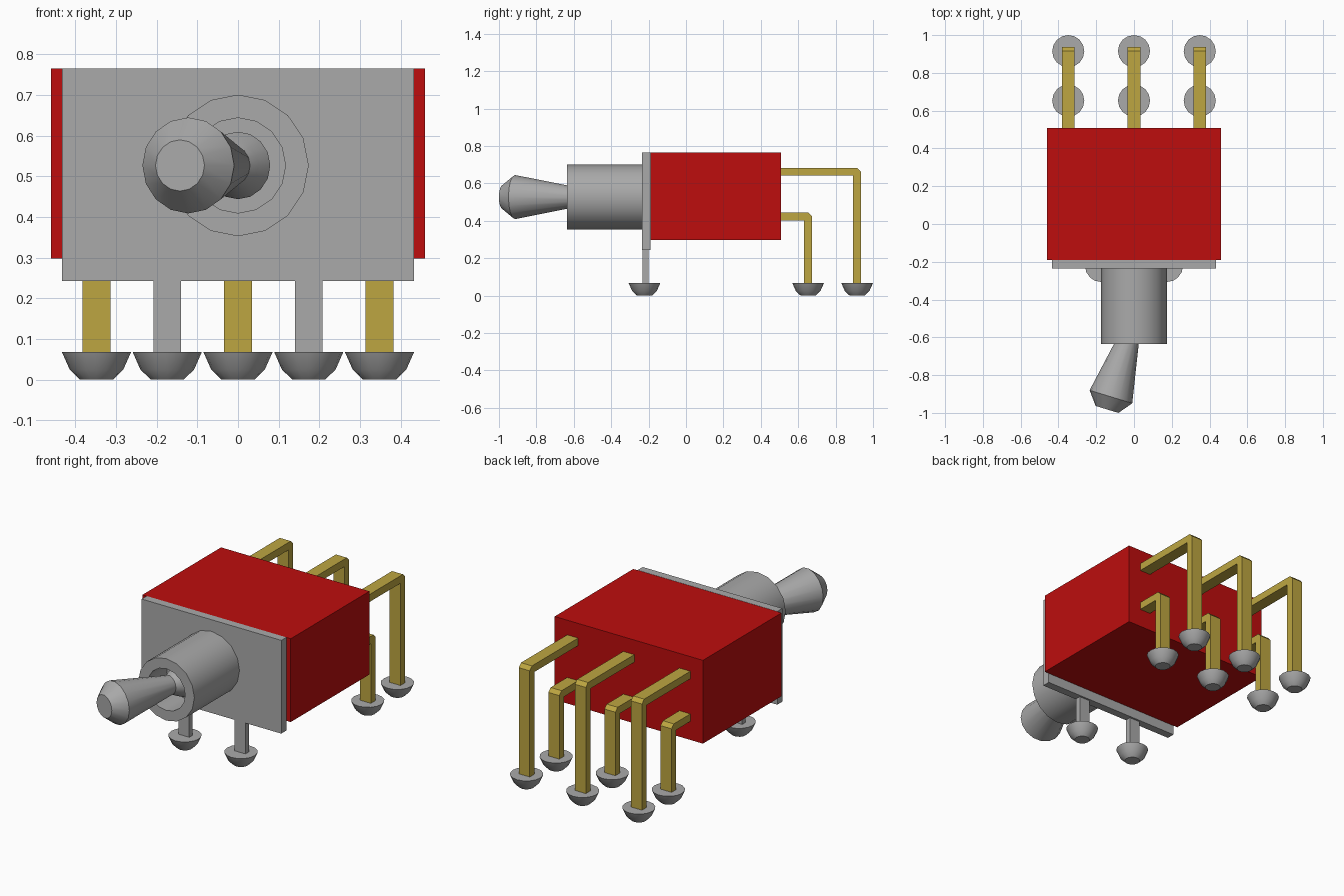
import bpy, bmesh
from math import radians
from mathutils import Matrix, Vector

if "Cube" in bpy.data.objects:
    bpy.data.objects.remove(bpy.data.objects["Cube"])


def material(name, rgb):
    mat = bpy.data.materials.new(name)
    mat.use_nodes = True
    mat.diffuse_color = (*rgb, 1)
    mat.node_tree.nodes["Principled BSDF"].inputs["Base Color"].default_value = (*rgb, 1)
    return mat


RED = material("red plastic", (0.51, 0.004, 0.004))
GREY = material("grey metal", (0.40, 0.40, 0.40))
GOLD = material("gold metal", (0.51, 0.38, 0.053))


def finish(name, bm, mat, smooth=False):
    bmesh.ops.recalc_face_normals(bm, faces=bm.faces[:])
    mesh = bpy.data.meshes.new(name)
    bm.to_mesh(mesh)
    bm.free()
    mesh.materials.append(mat)
    obj = bpy.data.objects.new(name, mesh)
    bpy.context.collection.objects.link(obj)
    if smooth:
        bpy.ops.object.select_all(action="DESELECT")
        obj.select_set(True)
        bpy.context.view_layer.objects.active = obj
        bpy.ops.object.shade_smooth_by_angle(angle=radians(30))
    return obj


def box(name, low, high, mat):
    low, high = Vector(low), Vector(high)
    bm = bmesh.new()
    place = Matrix.Translation((low + high) / 2) @ Matrix.Diagonal((*(high - low), 1))
    bmesh.ops.create_cube(bm, size=1, matrix=place)
    return finish(name, bm, mat)


def lathe(name, profile, place, mat, sides=16):
    """Revolve (radius, height) points about the local z axis."""
    bm = bmesh.new()
    verts = [bm.verts.new((r, 0, h)) for r, h in profile]
    edges = [bm.edges.new(pair) for pair in zip(verts, verts[1:])]
    bmesh.ops.spin(bm, geom=verts + edges, cent=(0, 0, 0), axis=(0, 0, 1),
                   angle=radians(360), steps=sides)
    bmesh.ops.remove_doubles(bm, verts=bm.verts[:], dist=0.0001)
    bm.transform(place)
    return finish(name, bm, mat, smooth=True)


def bent_pin(name, x, y_end, z_top):
    """Right-angled terminal with a clipped outer corner."""
    t, clip, half, start = 0.042, 0.02, 0.034, 0.49
    outline = [(start, z_top), (y_end - clip, z_top), (y_end, z_top - clip),
               (y_end, 0.03), (y_end - t, 0.03), (y_end - t, z_top - t), (start, z_top - t)]
    bm = bmesh.new()
    face = bm.faces.new([bm.verts.new((x - half, y, z)) for y, z in outline])
    side = bmesh.ops.extrude_face_region(bm, geom=[face])["geom"]
    moved = [g for g in side if isinstance(g, bmesh.types.BMVert)]
    bmesh.ops.translate(bm, verts=moved, vec=(half * 2, 0, 0))
    return finish(name, bm, GOLD)


def solder_foot(name, x, y):
    profile = [(0, 0), (0.04, 0), (0.066, 0.025), (0.085, 0.068), (0, 0.068)]
    return lathe(name, profile, Matrix.Translation((x, y, 0)), GREY)


# Housing and front plate
box("housing", (-0.46, -0.19, 0.298), (0.46, 0.507, 0.765), RED)
box("front_plate", (-0.433, -0.235, 0.243), (0.433, -0.19, 0.766), GREY)

# Hollow bushing
AXIS_Z = 0.527
FORWARD = Matrix.Rotation(radians(90), 4, "X")
lathe("bushing", [(0, 0), (0.174, 0), (0.174, 0.41), (0.117, 0.41), (0.117, 0.24), (0, 0.24)],
      Matrix.Translation((0, -0.225, AXIS_Z)) @ FORWARD, GREY)

# Tilted lever with a ball at its pivot
lathe("lever", [(0, -0.083), (0.059, -0.059), (0.083, 0), (0.064, 0.042), (0.051, 0.065),
                (0.118, 0.418), (0.063, 0.488), (0, 0.488)],
      Matrix.Translation((0, -0.515, AXIS_Z)) @ Matrix.Rotation(radians(-17), 4, "Z") @ FORWARD,
      GREY)

# Mounting tabs under the front plate
for label, x in (("right", -0.174), ("left", 0.174)):
    box(f"{label}_mounting_tab", (x - 0.034, -0.232, 0.03), (x + 0.034, -0.201, 0.26), GREY)
    solder_foot(f"{label}_tab_foot", x, -0.222)

# Two rows of three terminals
for label, x in (("right", -0.348), ("middle", 0), ("left", 0.348)):
    for row, y_end, z_top, foot_y in (("upper", 0.936, 0.683, 0.915),
                                      ("lower", 0.674, 0.444, 0.653)):
        bent_pin(f"{label}_{row}_pin", x, y_end, z_top)
        solder_foot(f"{label}_{row}_pin_foot", x, foot_y)
